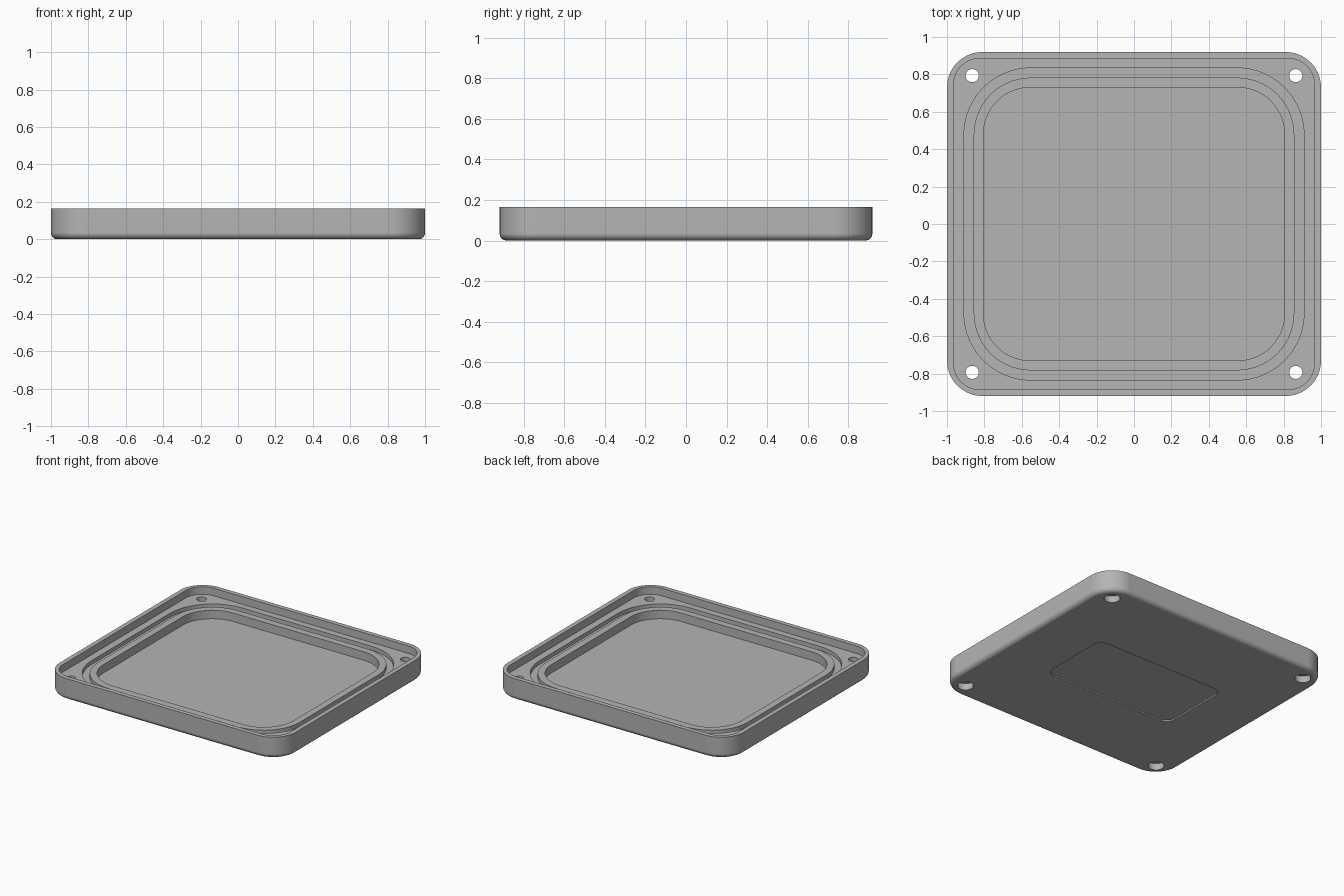
import bpy, bmesh
from math import sin, cos, pi, radians

old = bpy.data.objects.get("Cube")
if old:
    bpy.data.objects.remove(old, do_unlink=True)

grey = bpy.data.materials.new("plain grey")
grey.use_nodes = True
tone = (0.46, 0.46, 0.46, 1)
grey.diffuse_color = tone
grey.node_tree.nodes["Principled BSDF"].inputs["Base Color"].default_value = tone

STEPS = 10  # segments in each rounded corner


def ring(bm, hx, hy, r, z, centre=(0, 0)):
    """Rounded rectangle of vertices, corner by corner."""
    verts = []
    for i, (sx, sy) in enumerate([(1, 1), (-1, 1), (-1, -1), (1, -1)]):
        for k in range(STEPS + 1):
            a = (i + k / STEPS) * pi / 2
            x = centre[0] + sx * (hx - r) + r * cos(a)
            y = centre[1] + sy * (hy - r) + r * sin(a)
            verts.append(bm.verts.new((x, y, z)))
    return verts


def stack(bm, sections, centre=(0, 0)):
    """Closed solid made by joining successive outlines."""
    rings = [ring(bm, *s, centre) for s in sections]
    for a, b in zip(rings, rings[1:]):
        n = len(a)
        for i in range(n):
            j = (i + 1) % n
            bm.faces.new((a[i], a[j], b[j], b[i]))
    bm.faces.new(rings[0][::-1])
    bm.faces.new(rings[-1])


def make_object(name, bm):
    bmesh.ops.remove_doubles(bm, verts=bm.verts, dist=0.0001)
    bmesh.ops.recalc_face_normals(bm, faces=bm.faces)
    mesh = bpy.data.meshes.new(name)
    bm.to_mesh(mesh)
    bm.free()
    mesh.materials.append(grey)
    obj = bpy.data.objects.new(name, mesh)
    bpy.context.collection.objects.link(obj)
    return obj


# Heights of the levels
TOP, FLANGE, GROOVE, FLOOR, RECESS = 0.165, 0.107, 0.077, 0.042, 0.01
FILLET = 0.035

# Outlines from the underside recess, around the outside, to the inner floor
sections = [(0.55, 0.29, 0.07, RECESS), (0.55, 0.29, 0.07, 0)]
for k in range(6):
    a = k / 5 * pi / 2
    inset = FILLET * (1 - sin(a))
    sections.append((1 - inset, 0.92 - inset, 0.19 - inset, FILLET * (1 - cos(a))))
sections += [
    (1, 0.92, 0.19, TOP),
    (0.965, 0.885, 0.14, TOP),
    (0.965, 0.885, 0.14, FLANGE),
    (0.91, 0.835, 0.36, FLANGE),
    (0.91, 0.835, 0.36, GROOVE),
    (0.857, 0.783, 0.305, GROOVE),
    (0.857, 0.783, 0.305, FLANGE),
    (0.805, 0.73, 0.25, FLANGE),
    (0.805, 0.73, 0.25, FLOOR),
]
bm = bmesh.new()
stack(bm, sections)
cover = make_object("cover_tray", bm)

# Stepped screw holes in the four corners
bm = bmesh.new()
for sx in (-1, 1):
    for sy in (-1, 1):
        steps = [(0.056, -0.05), (0.056, 0.05), (0.035, 0.05), (0.035, 0.25)]
        stack(bm, [(r, r, r, z) for r, z in steps], (sx * 0.865, sy * 0.793))
cutter = make_object("screw_hole_cutter", bm)
cutter.hide_render = True

cut = cover.modifiers.new("Screw holes", "BOOLEAN")
cut.operation = "DIFFERENCE"
cut.solver = "EXACT"
cut.object = cutter

bpy.ops.object.select_all(action="DESELECT")
cover.select_set(True)
bpy.context.view_layer.objects.active = cover
bpy.ops.object.modifier_apply(modifier=cut.name)
bpy.data.objects.remove(cutter, do_unlink=True)

# Smooth rounded walls, crisp steps
bpy.ops.object.shade_smooth_by_angle(angle=radians(30))
weighted = cover.modifiers.new("Weighted normals", "WEIGHTED_NORMAL")
weighted.keep_sharp = True
